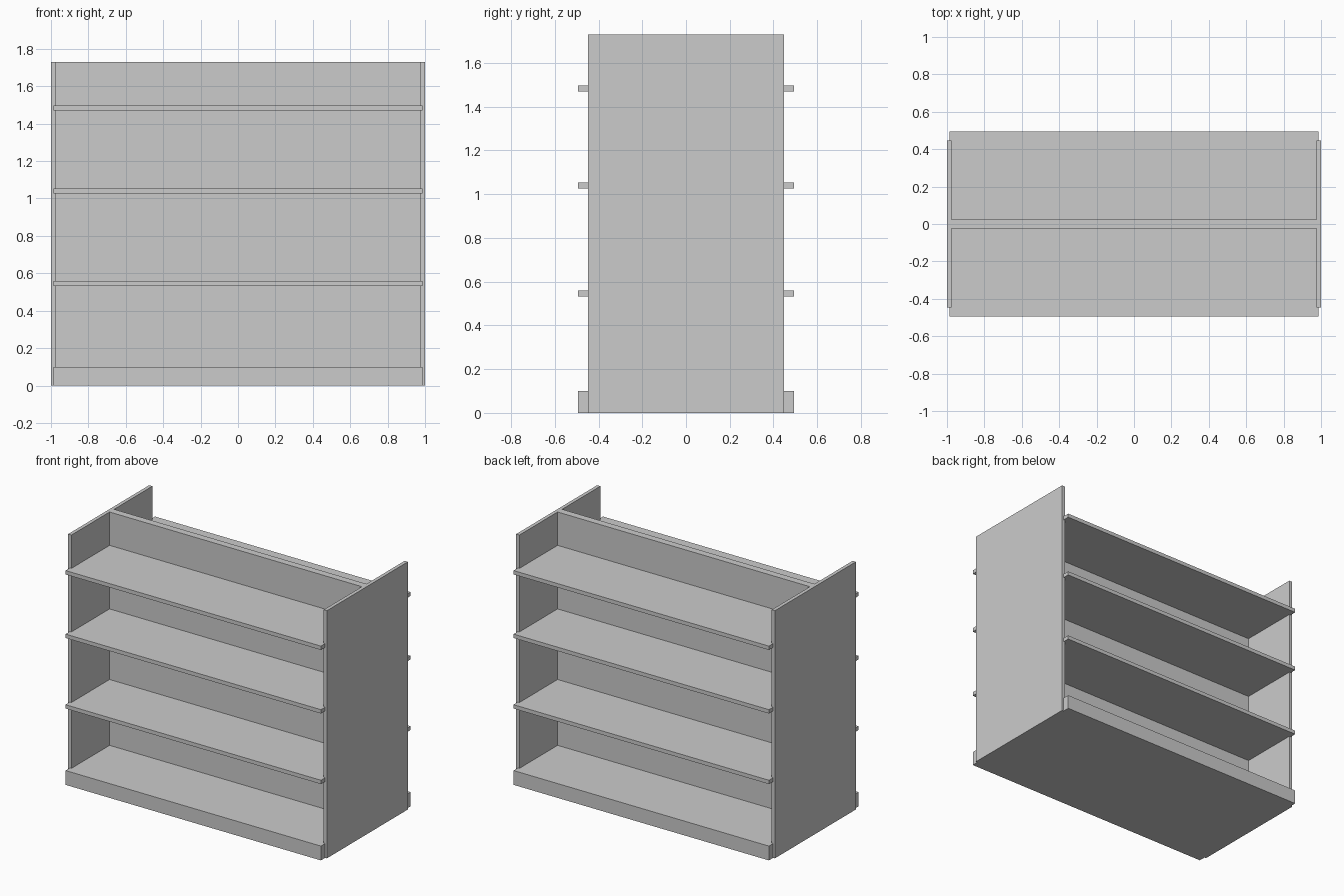
import bpy, bmesh

if "Cube" in bpy.data.objects:
    bpy.data.objects.remove(bpy.data.objects["Cube"])

HALF_X, INNER_X, LIP_X = 1.0, 0.975, 0.987
PANEL_Y, LIP_Y, DIVIDER_Y = 0.447, 0.494, 0.025
TOP, BASE_TOP = 1.73, 0.10


def prism(name, outline, z0, z1):
    """Extrude a flat xy outline from z0 up to z1."""
    bm = bmesh.new()
    face = bm.faces.new([bm.verts.new((x, y, z0)) for x, y in outline])
    ext = bmesh.ops.extrude_face_region(bm, geom=[face])
    top = [g for g in ext["geom"] if isinstance(g, bmesh.types.BMVert)]
    bmesh.ops.translate(bm, verts=top, vec=(0, 0, z1 - z0))
    bmesh.ops.recalc_face_normals(bm, faces=bm.faces)
    mesh = bpy.data.meshes.new(name)
    bm.to_mesh(mesh)
    bm.free()
    obj = bpy.data.objects.new(name, mesh)
    bpy.context.collection.objects.link(obj)
    return obj


def rect(x0, x1, y0, y1):
    return [(x0, y0), (x1, y0), (x1, y1), (x0, y1)]


def mirror(obj, axis):
    mod = obj.modifiers.new("Mirror", "MIRROR")
    mod.use_axis = [a == axis for a in "XYZ"]
    mod.use_mirror_merge = False


# Front edge notched around the side panels, so the lip overlaps their ends
front_edge = [(-INNER_X, -PANEL_Y), (-LIP_X, -PANEL_Y), (-LIP_X, -LIP_Y),
              (LIP_X, -LIP_Y), (LIP_X, -PANEL_Y), (INNER_X, -PANEL_Y)]

# Side panels
mirror(prism("side_panels", rect(INNER_X, HALF_X, -PANEL_Y, PANEL_Y), 0, TOP), "X")

# Central divider between the two faces of the unit
prism("center_divider", rect(-INNER_X, INNER_X, -DIVIDER_Y, DIVIDER_Y), BASE_TOP, TOP)

# Plinth, one block through both faces
back_edge = [(-x, -y) for x, y in front_edge]
prism("base_plinth", front_edge + back_edge, 0, BASE_TOP)

# Shelves, mirrored to the back face
shelf_outline = front_edge + [(INNER_X, -DIVIDER_Y), (-INNER_X, -DIVIDER_Y)]
for name, z in (("lower", 0.533), ("middle", 1.026), ("upper", 1.47)):
    mirror(prism(name + "_shelves", shelf_outline, z, z + 0.027), "Y")
